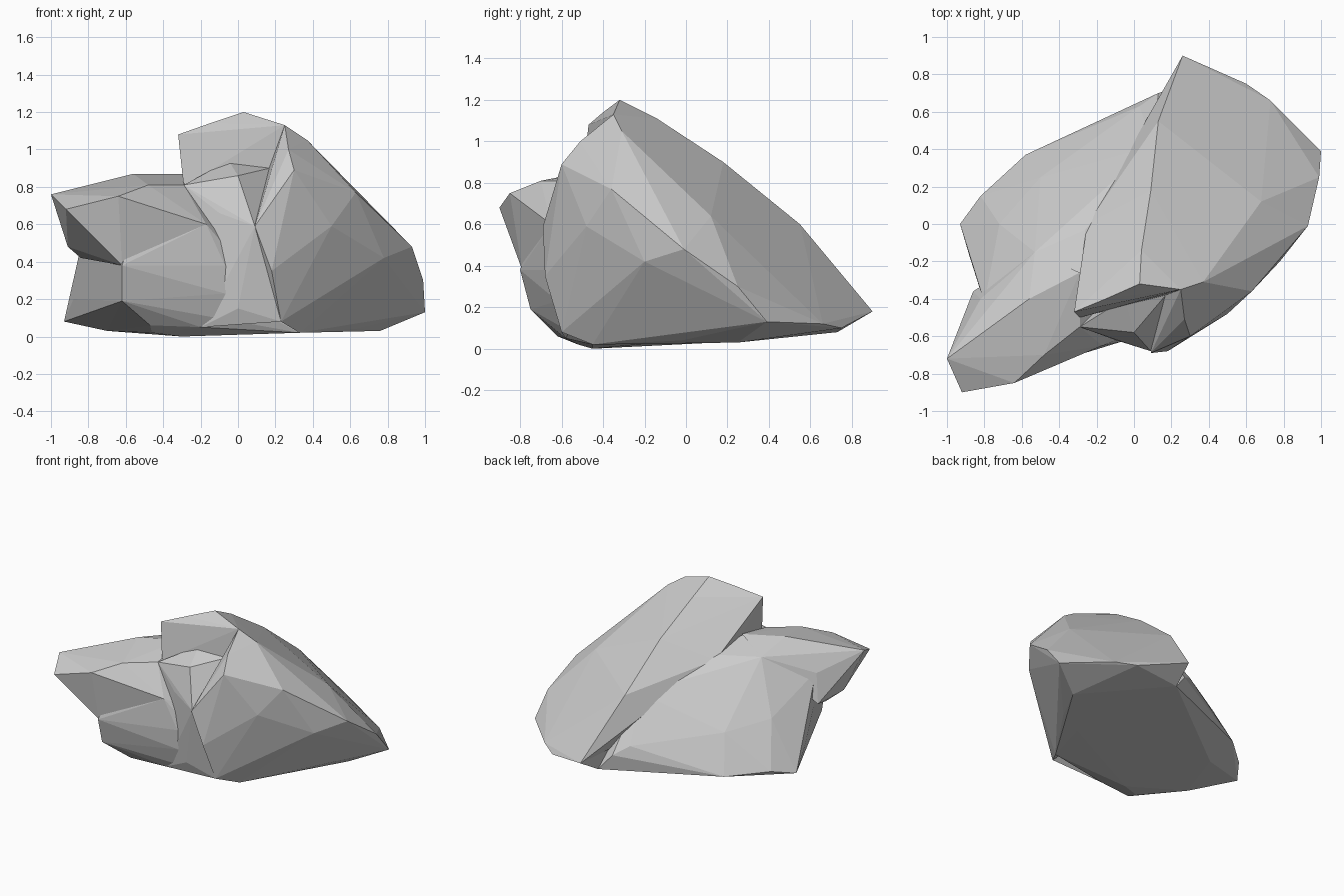
import bpy, bmesh


def hull(name, points):
    """Faceted boulder piece: convex hull around a few corner points."""
    bm = bmesh.new()
    for p in points:
        bm.verts.new(p)
    res = bmesh.ops.convex_hull(bm, input=bm.verts[:])
    loose = {g for g in res["geom_interior"] + res["geom_unused"]
             if isinstance(g, bmesh.types.BMVert)}
    bmesh.ops.delete(bm, geom=list(loose), context='VERTS')
    bmesh.ops.recalc_face_normals(bm, faces=bm.faces[:])
    mesh = bpy.data.meshes.new(name)
    bm.to_mesh(mesh)
    bm.free()
    ob = bpy.data.objects.new(name, mesh)
    bpy.context.collection.objects.link(ob)
    return ob


# Right mass: steep faceted flank running down to the right and back
rock = hull("rock", [
    (.25, -.35, 1.13), (.37, -.31, 1.05), (.27, -.51, 1.0), (.30, -.60, .89),
    (.63, -.36, .77), (.68, .12, .64), (.50, -.48, .59), (.09, -.69, .59),
    (.18, -.68, .35), (.93, -.01, .48), (.78, -.2, .42), (.99, .25, .30),
    (1, .39, .13), (.73, .66, .12), (.60, .75, .10), (.26, .90, .18),
    (.23, .73, .08), (.13, .55, .60), (.09, .18, .90), (.23, -.60, .08),
    (.33, -.45, .02), (.62, -.02, .04), (.76, .25, .03)])

# Summit slab: tilted wedge sloping from the peak down the back
slab = hull("summit_slab", [
    (-.32, -.47, 1.08), (-.15, -.40, 1.14), (.03, -.32, 1.20), (.25, -.35, 1.13),
    (.37, -.31, 1.05), (-.29, -.50, .80), (-.05, -.43, .94), (.17, -.38, .90),
    (-.28, -.25, .84), (-.25, 0, .76), (.05, .40, .58), (.13, .55, .60),
    (.04, -.14, 1.11), (.09, .18, .90),
    (.26, .90, .18), (.68, .12, .64), (.3, .2, .2), (0, 0, .3)])

# Left body: broad lower boulder under the slab
body = hull("left_body", [
    (-.29, -.55, .81), (-.48, -.66, .79), (-.56, -.38, .86), (-.29, -.26, .86),
    (-.26, -.03, .79), (-.05, .20, .68), (.10, .42, .58), (-.53, -.15, .80),
    (-.80, -.42, .66), (-.72, 0, .44), (-.82, .15, .12), (-.50, .25, .37),
    (-.58, .37, .10), (.03, .63, .27),
    (.13, .70, .20), (.23, .73, .08), (-.56, .15, .03), (-.93, 0, .08),
    (-.88, -.17, .20), (-.82, -.36, .41), (-.70, -.26, .03), (-.46, -.52, .02),
    (-.62, -.75, .19), (-.62, -.80, .38), (-.50, -.74, .52), (-.47, -.62, .06),
    (-.30, -.45, 0), (-.20, -.58, .05), (-.07, -.62, .23), (-.07, -.63, .38),
    (-.17, -.65, .60), (.33, -.45, .02), (.62, -.02, .04), (.20, -.30, .40)])

# Horn: overhanging spur at the front left, rooted in the body
horn = hull("front_horn", [
    (-1, -.72, .76), (-.92, -.90, .68), (-.64, -.85, .75), (-.82, -.55, .78),
    (-.56, -.40, .87), (-.48, -.70, .81), (-.29, -.55, .81), (-.91, -.60, .48),
    (-.76, -.80, .58), (-.50, -.74, .52), (-.84, -.48, .42), (-.29, -.26, .87),
    (-.62, -.79, .38), (-.17, -.65, .60), (-.86, -.36, .45), (-.82, -.40, .66),
    (-.53, -.15, .80)])

# Front ledge: bridges the body and right mass below the recess
ledge = hull("front_ledge", [
    (-.29, -.55, .81), (0, -.58, .86), (-.05, -.40, .94), (.17, -.38, .90),
    (.07, -.60, .70), (-.10, -.62, .66), (.02, -.62, .60), (.09, -.68, .59),
    (0, -.62, .15), (-.20, -.58, .05), (.23, -.60, .08), (-.07, -.62, .38),
    (0, -.20, .40), (.20, -.30, .70)])

# Fuse the pieces into one solid rock
for part in (slab, body, horn, ledge):
    mod = rock.modifiers.new(part.name, 'BOOLEAN')
    mod.operation = 'UNION'
    mod.solver = 'EXACT'
    mod.object = part
bpy.context.view_layer.update()
deps = bpy.context.evaluated_depsgraph_get()
fused = bpy.data.meshes.new_from_object(rock.evaluated_get(deps))
rock.modifiers.clear()
rock.data = fused
for part in (slab, body, horn, ledge):
    bpy.data.objects.remove(part)
